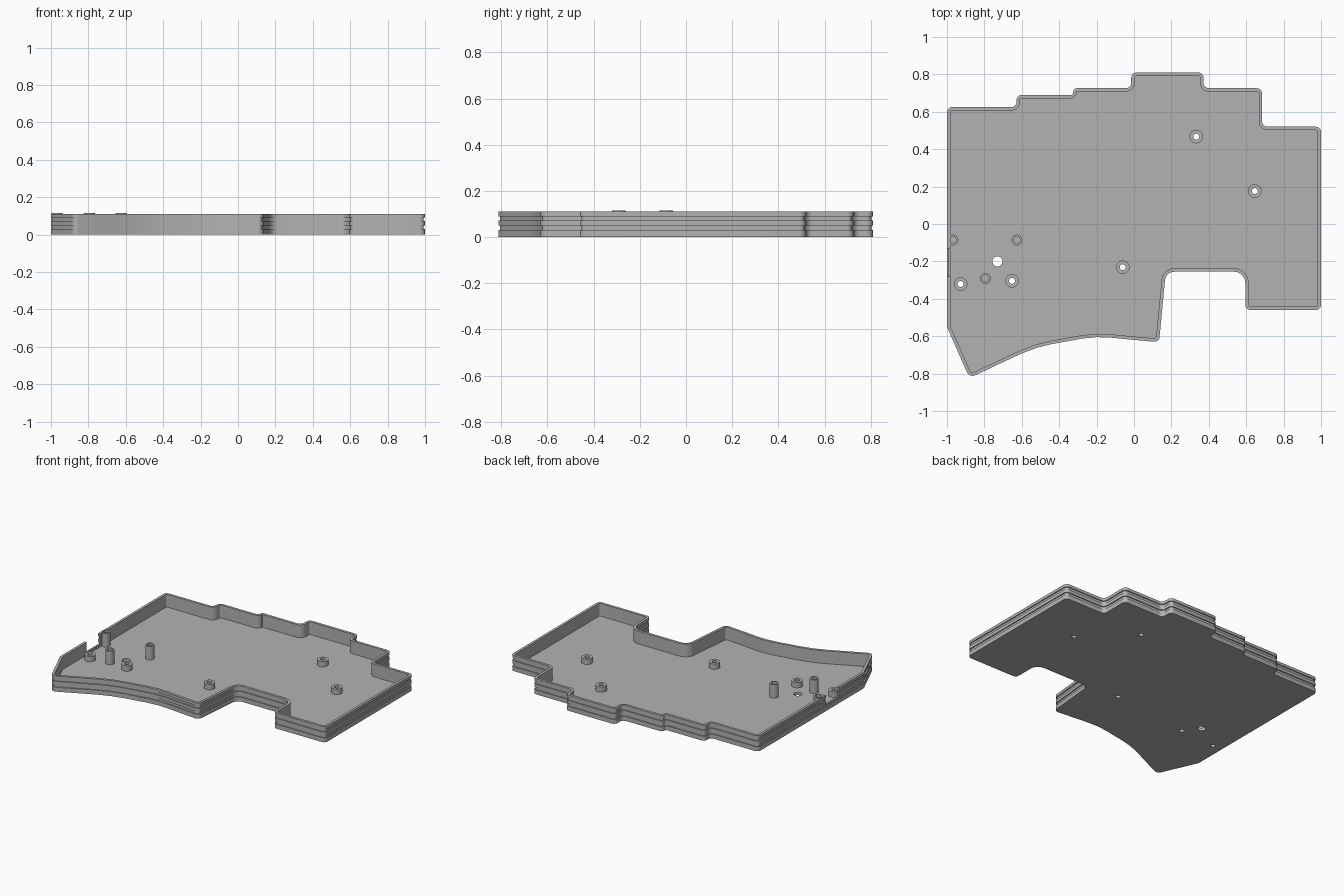
import bpy, bmesh
from math import pi, cos, sin, tan
from mathutils import Vector

cube = bpy.data.objects.get("Cube")
if cube:
    bpy.data.objects.remove(cube, do_unlink=True)

grey = bpy.data.materials.new("light grey plastic")
grey.use_nodes = True
colour = (0.45, 0.45, 0.45, 1)
grey.diffuse_color = colour
grey.node_tree.nodes["Principled BSDF"].inputs["Base Color"].default_value = colour

HEIGHT, FLOOR, WALL, GROOVE = 0.11, 0.02, 0.018, 0.007


def make_object(name, bm):
    bmesh.ops.recalc_face_normals(bm, faces=bm.faces)
    mesh = bpy.data.meshes.new(name)
    bm.to_mesh(mesh)
    bm.free()
    mesh.materials.append(grey)
    ob = bpy.data.objects.new(name, mesh)
    bpy.context.collection.objects.link(ob)
    return ob


def smooth(ob):
    bpy.ops.object.select_all(action='DESELECT')
    ob.select_set(True)
    bpy.context.view_layer.objects.active = ob
    bpy.ops.object.shade_smooth_by_angle(angle=pi / 6)


def stack(bm, loops, closed=False):
    """Skin successive loops of points; cap the ends unless closed."""
    rings = [[bm.verts.new(p) for p in loop] for loop in loops]
    pairs = list(zip(rings, rings[1:])) + ([(rings[-1], rings[0])] if closed else [])
    for a, b in pairs:
        for i in range(len(a)):
            j = (i + 1) % len(a)
            bm.faces.new((a[i], a[j], b[j], b[i]))
    if not closed:
        bm.faces.new(rings[0])
        bm.faces.new(rings[-1])


def fillet(corners, steps=6):
    """Round each (x, y, radius) corner of a polygon."""
    out = []
    for i, (x, y, r) in enumerate(corners):
        p = Vector((x, y))
        if r == 0:
            out.append(p)
            continue
        a = (Vector(corners[i - 1][:2]) - p).normalized()
        b = (Vector(corners[(i + 1) % len(corners)][:2]) - p).normalized()
        half = a.angle(b) / 2
        centre = p + (a + b).normalized() * (r / sin(half))
        start = (p + a * (r / tan(half)) - centre) / r
        end = (p + b * (r / tan(half)) - centre) / r
        sweep = start.angle(end)
        for k in range(steps + 1):
            t = sweep * k / steps
            out.append(centre + (start * sin(sweep - t) + end * sin(t)) * (r / sin(sweep)))
    return out


def inset(points, d):
    """Parallel inward offset of a clockwise polygon."""
    out = []
    for i, p in enumerate(points):
        e = (p - points[i - 1]).normalized()
        f = (points[(i + 1) % len(points)] - p).normalized()
        n, m = Vector((e.y, -e.x)), Vector((f.y, -f.x))
        out.append(p + (n + m) * (d / (1 + n.dot(m))))
    return out


# Stepped outline, clockwise from the back corner; the front edge is a curve
R = 0.028
outline = fillet([
    (-1, 0.625, R), (-0.628, 0.625, R), (-0.628, 0.69, R),
    (-0.325, 0.69, 0.014), (-0.325, 0.726, 0.02), (-0.015, 0.726, R),
    (-0.015, 0.81, R), (0.372, 0.81, R), (0.372, 0.726, R),
    (0.685, 0.726, R), (0.685, 0.52, R), (1, 0.52, R),
    (1, -0.46, R), (0.595, -0.46, R), (0.595, -0.255, 0.06),
    (0.17, -0.255, 0.05), (0.134, -0.632, R), (-0.05, -0.615, 0),
    (-0.13, -0.607, 0), (-0.2, -0.605, 0), (-0.28, -0.613, 0),
    (-0.36, -0.628, 0), (-0.44, -0.642, 0), (-0.52, -0.662, 0),
    (-0.6, -0.692, 0), (-0.88, -0.823, 0.032), (-1, -0.55, 0.03)])

# Tray: outer wall with two grooves, rim, inner wall and floor
profile = [(0, 0)]
for low, high in ((0.031, 0.049), (0.072, 0.09)):
    profile += [(0, low), (GROOVE, low), (GROOVE, high), (0, high)]
profile += [(0, HEIGHT), (WALL, HEIGHT), (WALL, FLOOR)]
bm = bmesh.new()
stack(bm, [[(p.x, p.y, z) for p in inset(outline, d)] for d, z in profile])
tray = make_object("case_tray", bm)


def circle(x, y, r, z, n=32):
    return [(x + r * cos(2 * pi * i / n), y + r * sin(2 * pi * i / n), z) for i in range(n)]


standoffs = [(0.333, 0.467), (0.646, 0.176), (-0.06, -0.231),
             (-0.652, -0.304), (-0.927, -0.321)]
posts = [(-0.968, -0.086), (-0.626, -0.086), (-0.794, -0.291)]

# Cutter: floor holes and the connector opening in the side wall
bm = bmesh.new()
for x, y, r in [(x, y, 0.016) for x, y in standoffs] + [(-0.73, -0.2, 0.027)]:
    stack(bm, [circle(x, y, r, -0.05), circle(x, y, r, 0.05)])
left, right = -1.05, -0.974
stack(bm, [[(left, -0.28, z), (right, -0.28, z), (right, -0.13, z), (left, -0.13, z)]
           for z in (0.04, 0.2)])
cutter = make_object("opening_cutter", bm)
cutter.hide_render = True

cut = tray.modifiers.new("openings", 'BOOLEAN')
cut.operation = 'DIFFERENCE'
cut.solver = 'EXACT'
cut.object = cutter
bpy.context.view_layer.objects.active = tray
bpy.ops.object.modifier_apply(modifier=cut.name)
bpy.data.objects.remove(cutter, do_unlink=True)
smooth(tray)

# Short standoffs with screw holes right through the floor
for i, (x, y) in enumerate(standoffs):
    bm = bmesh.new()
    stack(bm, [circle(x, y, r, z) for r, z in
               ((0.036, FLOOR), (0.036, 0.058), (0.016, 0.058), (0.016, FLOOR))], closed=True)
    smooth(make_object(f"standoff_{i + 1}", bm))

# Tall posts with blind holes in the top
for i, (x, y) in enumerate(posts):
    bm = bmesh.new()
    stack(bm, [circle(x, y, r, z) for r, z in
               ((0.029, FLOOR), (0.029, 0.115), (0.018, 0.115), (0.018, 0.06))])
    smooth(make_object(f"tall_post_{i + 1}", bm))
